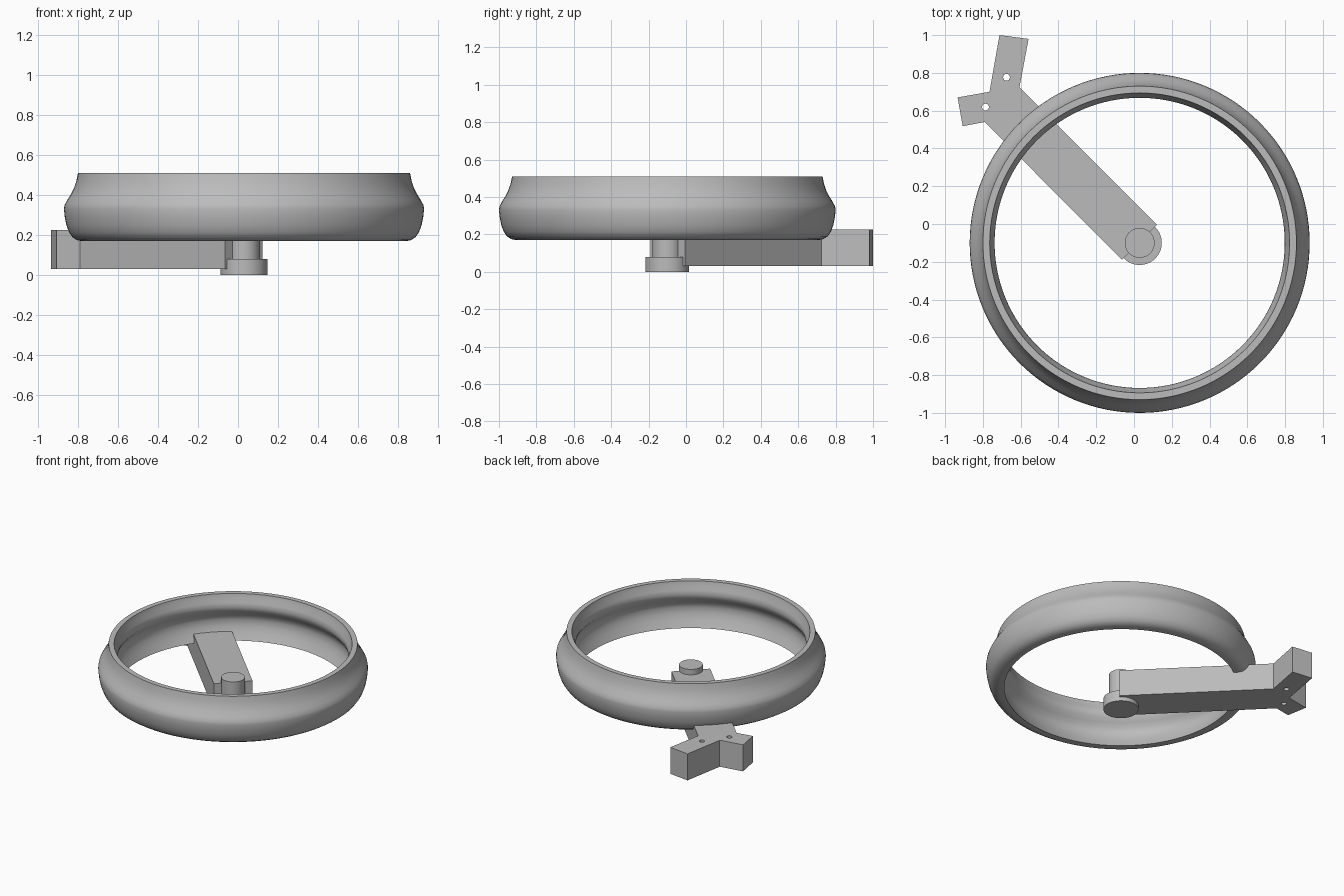
import bpy, bmesh, math
from mathutils import Vector

cube = bpy.data.objects.get("Cube")
if cube:
    bpy.data.objects.remove(cube, do_unlink=True)

HUB = Vector((0.03, -0.10))

grey = bpy.data.materials.new("plain_grey")
grey.use_nodes = True
colour = (0.5, 0.5, 0.5, 1)
grey.diffuse_color = colour
grey.node_tree.nodes["Principled BSDF"].inputs["Base Color"].default_value = colour


def finish(name, bm, smooth=None):
    bmesh.ops.recalc_face_normals(bm, faces=bm.faces)
    mesh = bpy.data.meshes.new(name)
    bm.to_mesh(mesh)
    bm.free()
    mesh.materials.append(grey)
    obj = bpy.data.objects.new(name, mesh)
    bpy.context.collection.objects.link(obj)
    bpy.ops.object.select_all(action='DESELECT')
    obj.select_set(True)
    bpy.context.view_layer.objects.active = obj
    if smooth:
        bpy.ops.object.shade_smooth_by_angle(angle=math.radians(smooth))
    return obj


def lathe(name, profile, closed, sides, centre=HUB, smooth=35):
    """Spin (radius, height) points around a vertical axis."""
    bm = bmesh.new()
    rings = []
    for i in range(sides):
        a = math.tau * i / sides
        rings.append([bm.verts.new((centre.x + r * math.cos(a),
                                    centre.y + r * math.sin(a), z))
                      for r, z in profile])
    n = len(profile)
    for i in range(sides):
        p, q = rings[i], rings[(i + 1) % sides]
        for j in range(n if closed else n - 1):
            k = (j + 1) % n
            bm.faces.new((p[j], q[j], q[k], p[k]))
    if not closed:
        bm.faces.new([r[0] for r in rings])
        bm.faces.new([r[-1] for r in rings])
    return finish(name, bm, smooth)


# Wheel rim: flared outer wall, then the inner wall with its raised bead
outer = [(0.81, 0.17), (0.835, 0.175), (0.858, 0.19), (0.875, 0.215),
         (0.888, 0.25), (0.896, 0.29), (0.90, 0.33), (0.897, 0.35),
         (0.884, 0.375), (0.865, 0.405), (0.85, 0.435), (0.838, 0.47), (0.83, 0.51)]
inner = [(0.794, 0.51), (0.788, 0.48), (0.775, 0.45), (0.768, 0.42),
         (0.777, 0.39), (0.80, 0.36), (0.82, 0.33), (0.827, 0.30),
         (0.82, 0.26), (0.805, 0.22), (0.778, 0.17)]
lathe("wheel_rim", outer + inner, True, 128)

# Hub pin with its wider foot
lathe("hub_pin", [(0.117, 0), (0.117, 0.08), (0.079, 0.08), (0.079, 0.265)], False, 64)

# Support arm ending in a two-pronged fork
outline = [(0.122, -0.005), (-0.606, 0.725), (-0.558, 0.98), (-0.712, 1.0),
           (-0.765, 0.70), (-0.934, 0.67), (-0.907, 0.518), (-0.79, 0.54),
           (-0.064, -0.19)]
bm = bmesh.new()
base = bm.faces.new([bm.verts.new((x, y, 0.03)) for x, y in outline])
top = bmesh.ops.extrude_face_region(bm, geom=[base])
bmesh.ops.translate(bm, vec=(0, 0, 0.195),
                    verts=[g for g in top["geom"] if isinstance(g, bmesh.types.BMVert)])
arm = finish("support_arm", bm)

# Screw holes through the fork
for x, y in ((-0.675, 0.777), (-0.786, 0.619)):
    cutter = lathe("hole_cutter", [(0.018, -0.1), (0.018, 0.4)], False, 24, Vector((x, y)))
    cutter.hide_render = True
    cut = arm.modifiers.new("hole", 'BOOLEAN')
    cut.operation = 'DIFFERENCE'
    cut.solver = 'EXACT'
    cut.object = cutter
    bpy.context.view_layer.objects.active = arm
    bpy.ops.object.modifier_apply(modifier=cut.name)
    bpy.data.objects.remove(cutter, do_unlink=True)
